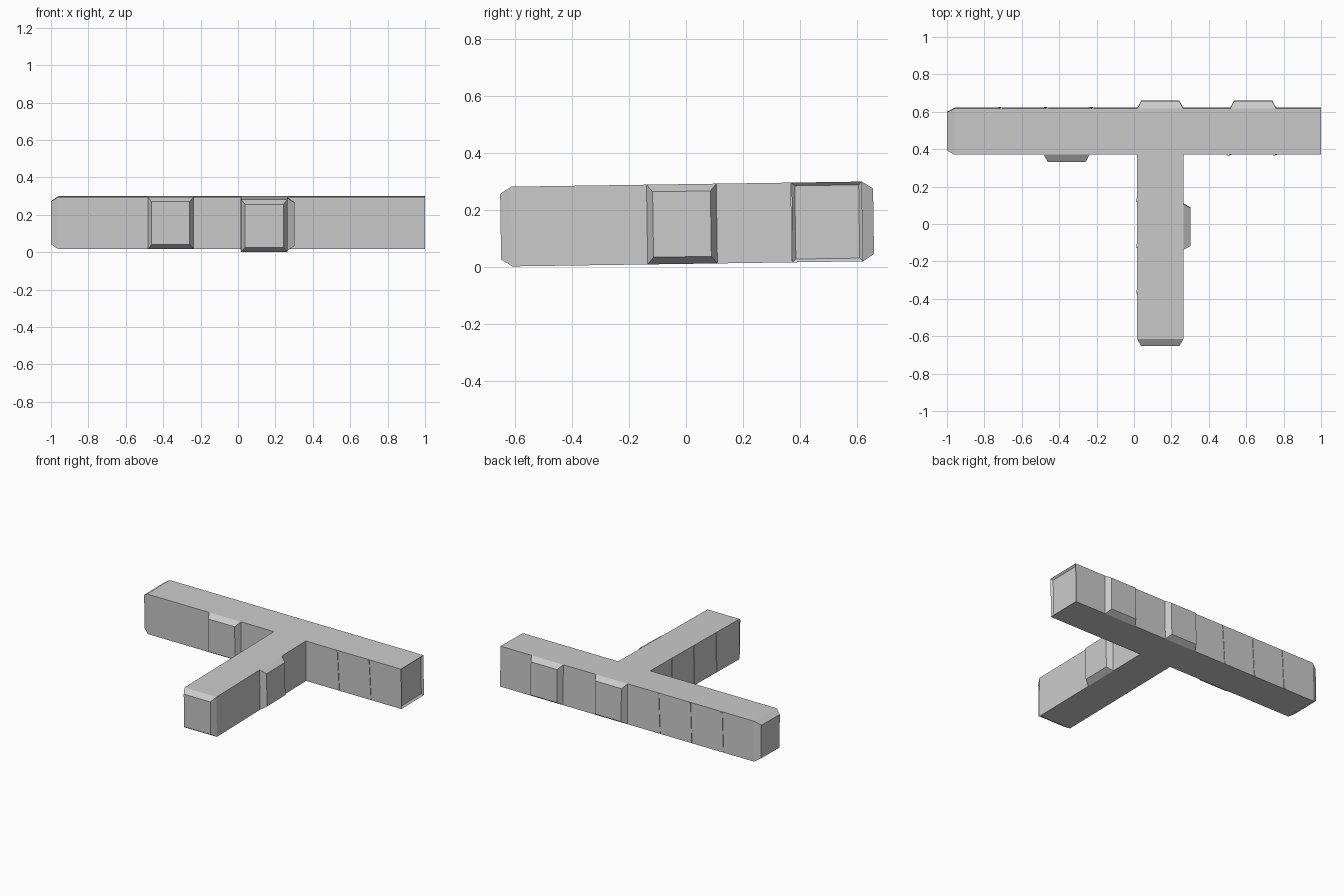
import bpy, bmesh, math
from mathutils import Matrix, Vector

if "Cube" in bpy.data.objects:
    bpy.data.objects.remove(bpy.data.objects["Cube"])

grey = bpy.data.materials.new("plain grey")
grey.diffuse_color = (0.6, 0.6, 0.6, 1)
grey.use_nodes = True
grey.node_tree.nodes["Principled BSDF"].inputs["Base Color"].default_value = grey.diffuse_color

Z0, Z1 = 0.011, 0.291            # floor and ceiling before tilting
ZM, H = (Z0 + Z1) / 2, Z1 - Z0
U = 0.245                        # module length
TILT = Matrix.Rotation(math.radians(0.83), 4, 'X')


def finish(name, bm):
    bmesh.ops.recalc_face_normals(bm, faces=bm.faces)
    bm.transform(TILT)           # the whole model leans slightly up to the back
    me = bpy.data.meshes.new(name)
    bm.to_mesh(me)
    bm.free()
    me.materials.append(grey)
    ob = bpy.data.objects.new(name, me)
    bpy.context.collection.objects.link(ob)
    return ob


def placed(x, y, angle):
    # local frame: +y points out of the wall
    return Matrix.Translation((x, y, ZM)) @ Matrix.Rotation(math.radians(angle), 4, 'Z')


def port(name, x, y, angle, width=U, depth=0.039):
    # tapered connector standing out from a wall
    bm = bmesh.new()
    rings = []
    for d, ix, iz in ((0, 0, 0), (depth, 0.021, 0.025)):
        w, h = width / 2 - ix, H / 2 - iz
        rings.append([bm.verts.new((sx * w, d, sz * h))
                      for sx, sz in ((-1, -1), (1, -1), (1, 1), (-1, 1))])
    a, b = rings
    for i in range(4):
        j = (i + 1) % 4
        bm.faces.new((a[i], a[j], b[j], b[i]))
    bm.faces.new(a[::-1])
    bm.faces.new(b)
    bm.transform(placed(x, y, angle))
    finish(name, bm)


def seam(name, x, y, angle):
    # thin leaning strip where two wall panels meet
    bm = bmesh.new()
    bmesh.ops.create_cube(bm, size=1)
    bm.transform(placed(x, y, angle) @ Matrix.Rotation(math.radians(2.5), 4, 'Y')
                 @ Matrix.Diagonal((0.012, 0.008, H - 0.008, 1)))
    finish(name, bm)


# T-shaped corridor with a shallow recess in its right end
XL, XR, XA, XB = -0.96, 1.0, 0.017, 0.264
YB, YF, YE = 0.622, 0.375, -0.61
outline = [(XL, YF), (XA, YF), (XA, YE), (XB, YE), (XB, YF), (XR, YF), (XR, YB), (XL, YB)]
bm = bmesh.new()
base = bm.faces.new([bm.verts.new((x, y, Z0)) for x, y in outline])
up = bmesh.ops.extrude_face_region(bm, geom=[base])["geom"]
bmesh.ops.translate(bm, vec=(0, 0, H), verts=[v for v in up if isinstance(v, bmesh.types.BMVert)])
if not base.is_valid or all(len(f.verts) < 8 or f.calc_center_median().z > ZM for f in bm.faces):
    bm.faces.new([v for v in bm.verts if v.co.z < ZM])
bmesh.ops.recalc_face_normals(bm, faces=bm.faces)
bm.normal_update()
end = [f for f in bm.faces if f.normal.x > 0.9 and f.calc_center_median().x > 0.99]
bmesh.ops.inset_region(bm, faces=end, thickness=0.016)
bmesh.ops.translate(bm, vec=(-0.012, 0, 0), verts=list(end[0].verts))
finish("corridor", bm)

# Connectors
YM, XM = (YB + YF) / 2, (XA + XB) / 2
port("left_end_connector", XL, YM, 90, YB - YF)
port("front_end_connector", XM, YE, 180, XB - XA)
port("front_wall_connector", -0.36, YF, 180)
port("stem_wall_connector", XB, -0.012, -90)
port("back_wall_connector_inner", XM, YB, 0)
port("back_wall_connector_outer", 0.637, YB, 0)

# Panel seams
for i, x in enumerate((0.51, 0.755)):
    seam(f"front_seam_{i + 1}", x, YF, 180)
for i in range(3):
    seam(f"back_seam_{i + 1}", XL + U * (i + 1), YB, 0)
    seam(f"stem_seam_{i + 1}", XA, YF - U * (i + 1), 90)
